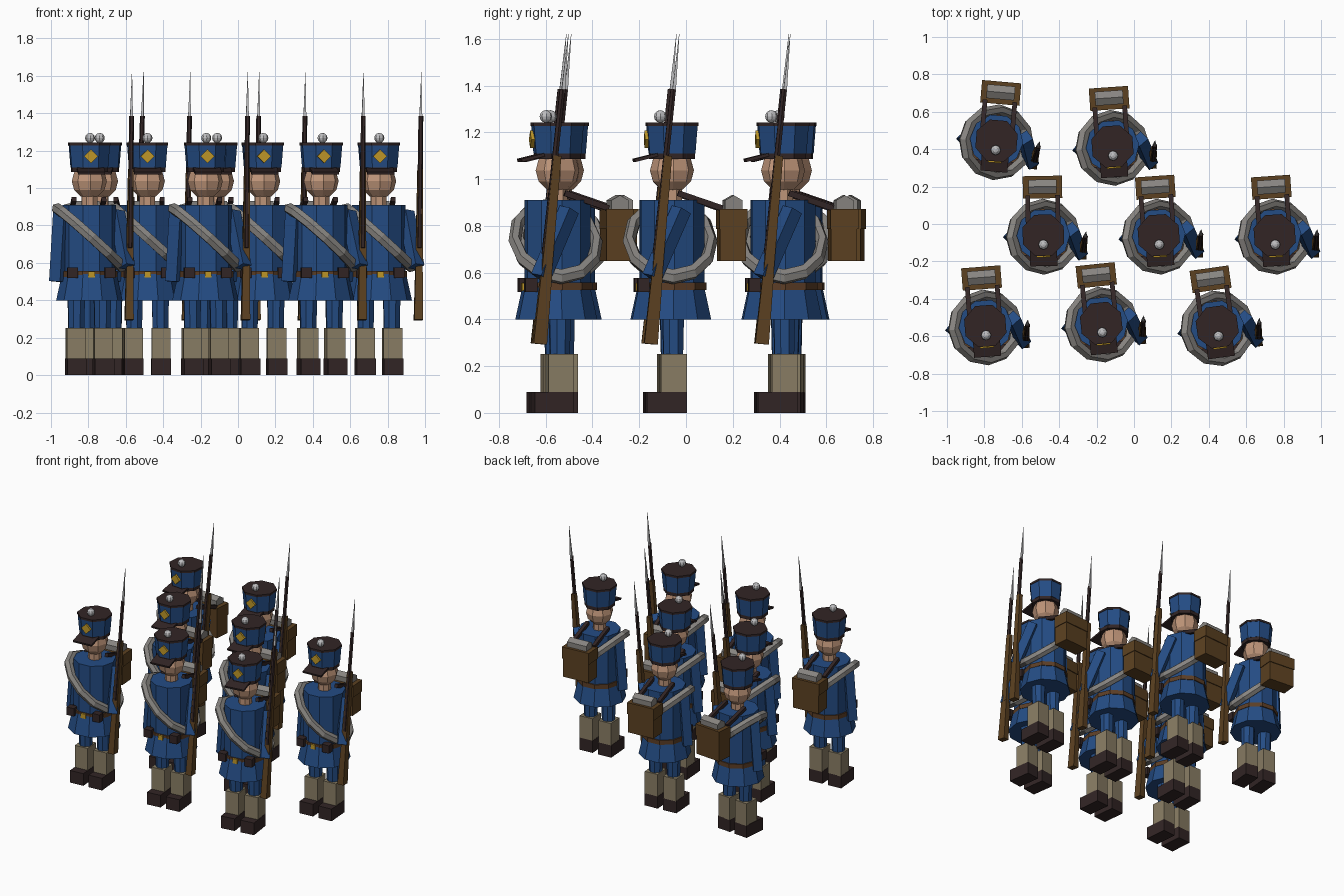
import bpy, bmesh, math
from mathutils import Matrix, Vector

if "Cube" in bpy.data.objects:
    bpy.data.objects.remove(bpy.data.objects["Cube"])


def mat(name, srgb):
    m = bpy.data.materials.new(name)
    m.diffuse_color = [(c / 255 / 12.92 if c < 11 else ((c / 255 + .055) / 1.055) ** 2.4) for c in srgb] + [1]
    m.use_nodes = True
    m.node_tree.nodes["Principled BSDF"].inputs["Base Color"].default_value = m.diffuse_color
    return m


BLUE = mat("coat blue", (36, 76, 132))
DARK = mat("dark leather", (50, 37, 37))
GREY = mat("blanket grey", (135, 132, 128))
SKIN = mat("skin", (192, 150, 122))
CANVAS = mat("gaiter canvas", (138, 126, 101))
WOOD = mat("wood brown", (92, 65, 33))
BELT = mat("belt brown", (92, 62, 38))
GOLD = mat("brass", (192, 152, 40))
STEEL = mat("pale steel", (190, 190, 192))

# Eight standing figures: x, y, turn in degrees
PLACES = [(-.795, -.545, 4.5), (-.175, -.53, 6), (.445, -.55, 8),
          (-.485, -.06, 1), (.132, -.06, 4), (.752, -.06, 4),
          (-.735, .445, -5), (-.115, .415, 4)]


def place(name, mesh, material):
    mesh.materials.clear()
    mesh.materials.append(material)
    for x, y, a in PLACES:
        o = bpy.data.objects.new(name, mesh)
        bpy.context.collection.objects.link(o)
        o.location = (x, y, 0)
        o.rotation_euler = (0, 0, math.radians(a))


def finish(name, bm, material, matrix=Matrix()):
    bm.transform(matrix)
    bmesh.ops.recalc_face_normals(bm, faces=bm.faces)
    mesh = bpy.data.meshes.new(name)
    bm.to_mesh(mesh)
    bm.free()
    place(name, mesh, material)


def box(name, centre, size, material, rx=0):
    bm = bmesh.new()
    bmesh.ops.create_cube(bm, size=1)
    finish(name, bm, material, Matrix.Translation(centre) @ Matrix.Rotation(rx, 4, 'X')
           @ Matrix.Diagonal((*size, 1)))


def bar(name, p, q, size, material, taper=1.0):
    """Box-shaped bar running from p to q, scaled by taper at q."""
    p, q = Vector(p), Vector(q)
    bm = bmesh.new()
    bmesh.ops.create_cube(bm, size=1)
    for v in bm.verts:
        k = taper if v.co.z > 0 else 1
        v.co = (v.co.x * size[0] * k, v.co.y * size[1] * k, v.co.z * (q - p).length)
    d = q - p
    rot = Vector((0, 0, 1)).rotation_difference(d).to_matrix().to_4x4()
    finish(name, bm, material, Matrix.Translation((p + q) / 2) @ rot)


def drum(name, p, q, r1, r2, n, material, flat=True):
    """Tapered n-sided drum from p to q."""
    p, q = Vector(p), Vector(q)
    bm = bmesh.new()
    bmesh.ops.create_cone(bm, cap_ends=True, segments=n, radius1=r1, radius2=r2, depth=(q - p).length)
    spin = Matrix.Rotation(math.pi / n if flat else 0, 4, 'Z')
    rot = Vector((0, 0, 1)).rotation_difference(q - p).to_matrix().to_4x4()
    finish(name, bm, material, Matrix.Translation((p + q) / 2) @ rot @ spin)


def ball(name, centre, r, u, v, material):
    bm = bmesh.new()
    bmesh.ops.create_uvsphere(bm, u_segments=u, v_segments=v, radius=r)
    finish(name, bm, material, Matrix.Translation(centre))


# Legs, gaiters, boots, pouches and pack straps, both sides
for s in (-1, 1):
    box("boot", (.073 * s, -.03, .045), (.104, .17, .09), DARK)
    box("gaiter", (.073 * s, 0, .17), (.1, .11, .165), CANVAS)
    drum("trouser_leg", (.07 * s, 0, .24), (.07 * s, 0, .45), .045, .05, 8, BLUE)
    box("belt_pouch", (.1 * s, -.13, .547), (.056, .05, .058), DARK)
    bar("pack_strap", (.08 * s, .02, .94), (.08 * s, .21, .875), (.025, .025), DARK)

# Coat
drum("coat_skirt", (0, -.005, .40), (0, -.005, .54), .178, .147, 10, BLUE)
drum("coat_body", (0, 0, .53), (0, 0, .91), .143, .143, 10, BLUE)
drum("belt", (0, 0, .525), (0, 0, .557), .152, .152, 10, BELT)
box("belt_buckle", (0, -.148, .538), (.036, .014, .034), GOLD)

# Arms
bar("left_arm", (-.145, 0, .88), (-.168, -.01, .50), (.062, .075), BLUE)
bar("right_arm", (.15, .03, .87), (.195, -.1, .58), (.062, .062), BLUE)

# Rolled blanket over the shoulder
bpy.ops.mesh.primitive_torus_add(major_segments=12, minor_segments=6, major_radius=.2, minor_radius=.031)
ring = bpy.context.object
blanket = ring.data.copy()
bpy.data.objects.remove(ring)
blanket.transform(Matrix.Translation((0, -.008, .735)) @ Matrix.Rotation(math.radians(42), 4, 'Y')
                  @ Matrix.Diagonal((1.14, .88, 1, 1)))
place("shoulder_blanket", blanket, GREY)

# Head
drum("neck", (0, 0, .9), (0, 0, .97), .045, .045, 8, SKIN)
ball("head", (0, 0, 1.037), .094, 8, 6, SKIN)

# Tall cap
drum("cap_band", (0, 0, 1.085), (0, 0, 1.115), .104, .104, 8, DARK)
drum("cap_body", (0, 0, 1.11), (0, 0, 1.23), .106, .116, 8, BLUE)
drum("cap_top", (0, 0, 1.228), (0, 0, 1.243), .119, .119, 8, DARK)
box("cap_visor", (0, -.115, 1.092), (.145, .1, .014), DARK, math.radians(14))
drum("cap_badge", (0, -.095, 1.17), (0, -.118, 1.17), .037, .037, 4, GOLD, False)
ball("cap_pompom", (0, -.05, 1.268), .027, 8, 6, STEEL)

# Backpack with lid and blanket roll
box("pack_body", (0, .255, .755), (.2, .112, .21), WOOD)
box("pack_lid", (0, .257, .83), (.21, .12, .085), WOOD)
drum("pack_roll", (-.075, .26, .888), (.075, .26, .888), .043, .043, 6, GREY, True)


# Musket leaning on the shoulder
def along(z, dy=0):
    t = (z - .3) / 1.32
    return (.205 + .025 * t, -.105 + .12 * t + dy, z)


bar("musket_butt", along(.295), along(.6), (.046, .058), WOOD, .8)
bar("musket_stock", along(.59), along(1.1), (.038, .044), WOOD, .75)
drum("musket_barrel", along(.68, -.014), along(1.385, -.004), .015, .013, 6, DARK)
drum("bayonet", along(1.37), along(1.62), .011, .001, 4, STEEL)
